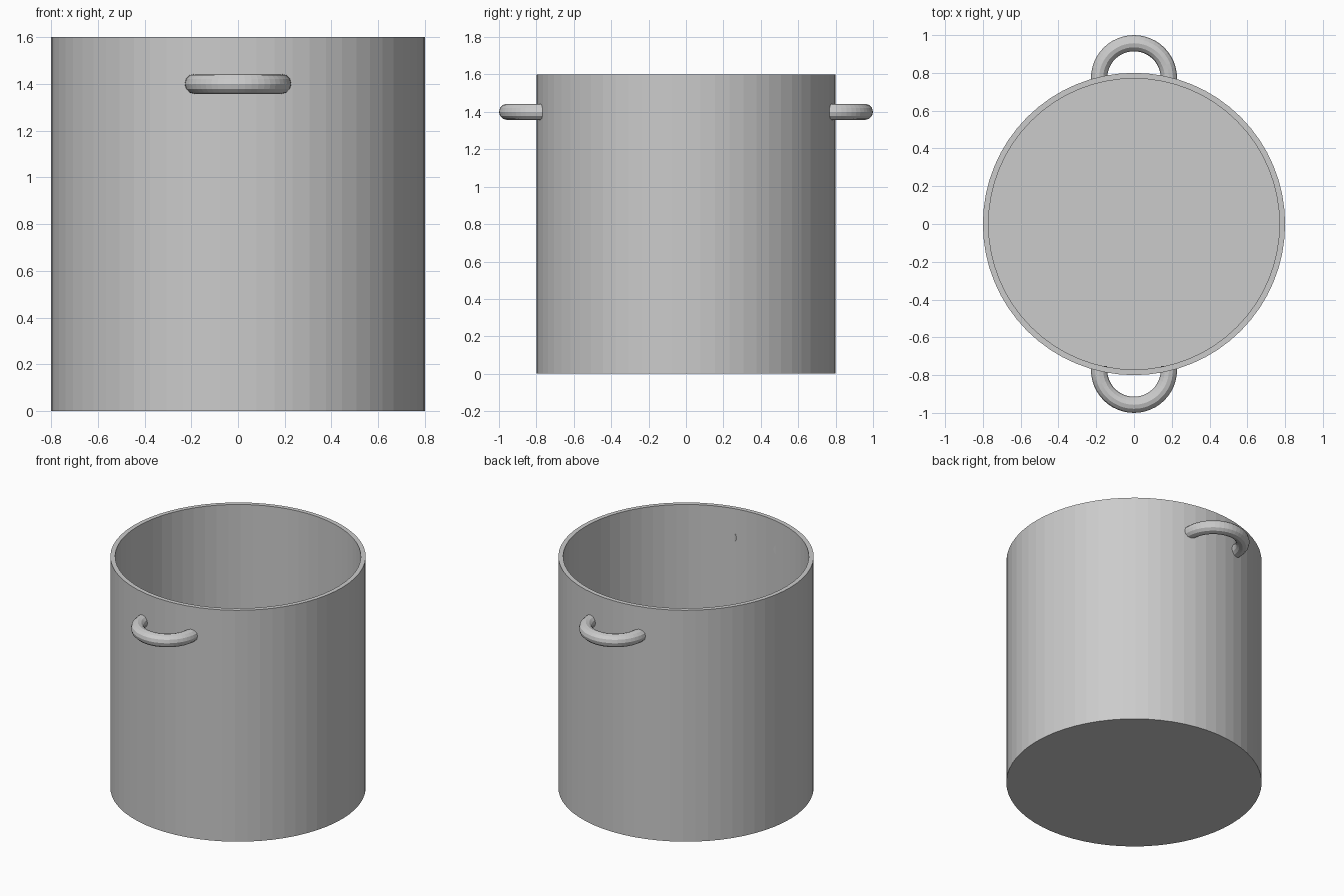
import bpy, bmesh
from math import pi, sin, cos

if "Cube" in bpy.data.objects:
    bpy.data.objects.remove(bpy.data.objects["Cube"])

SIDES = 64


def make_object(name, bm):
    bmesh.ops.recalc_face_normals(bm, faces=bm.faces)
    mesh = bpy.data.meshes.new(name)
    bm.to_mesh(mesh)
    bm.free()
    obj = bpy.data.objects.new(name, mesh)
    bpy.context.collection.objects.link(obj)
    return obj


def ring(bm, count, point):
    return [bm.verts.new(point(2 * pi * i / count)) for i in range(count)]


def bridge(bm, a, b):
    for i in range(len(a)):
        j = (i + 1) % len(a)
        bm.faces.new((a[i], a[j], b[j], b[i]))


# pot body: closed floor, wall, rim and hollow inside
bm = bmesh.new()
profile = [(0.80, 0.0), (0.80, 1.6), (0.77, 1.6), (0.77, 0.03)]
rings = [ring(bm, SIDES, lambda a, r=r, z=z: (r * cos(a), r * sin(a), z))
         for r, z in profile]
for a, b in zip(rings, rings[1:]):
    bridge(bm, a, b)
bm.faces.new(rings[0])
bm.faces.new(rings[-1])
make_object("pot_body", bm)


# loop handles: half rings whose ends sink into the wall
def handle(name, side, end_y):
    major, minor, centre_y, z0, steps = 0.185, 0.043, 0.772, 1.4, 24
    bm = bmesh.new()
    path = [(pi * i / steps, 0) for i in range(steps + 1)]
    path = [(0, end_y - centre_y)] + path + [(pi, end_y - centre_y)]
    loops = []
    for t, shift in path:
        loops.append(ring(bm, 12, lambda a: (
            (major + minor * cos(a)) * cos(t),
            side * (centre_y + shift + (major + minor * cos(a)) * sin(t)),
            z0 + minor * sin(a))))
    for a, b in zip(loops, loops[1:]):
        bridge(bm, a, b)
    bm.faces.new(loops[0])
    bm.faces.new(loops[-1])
    make_object(name, bm)


handle("back_handle", 1, 0.765)
handle("front_handle", -1, 0.753)
